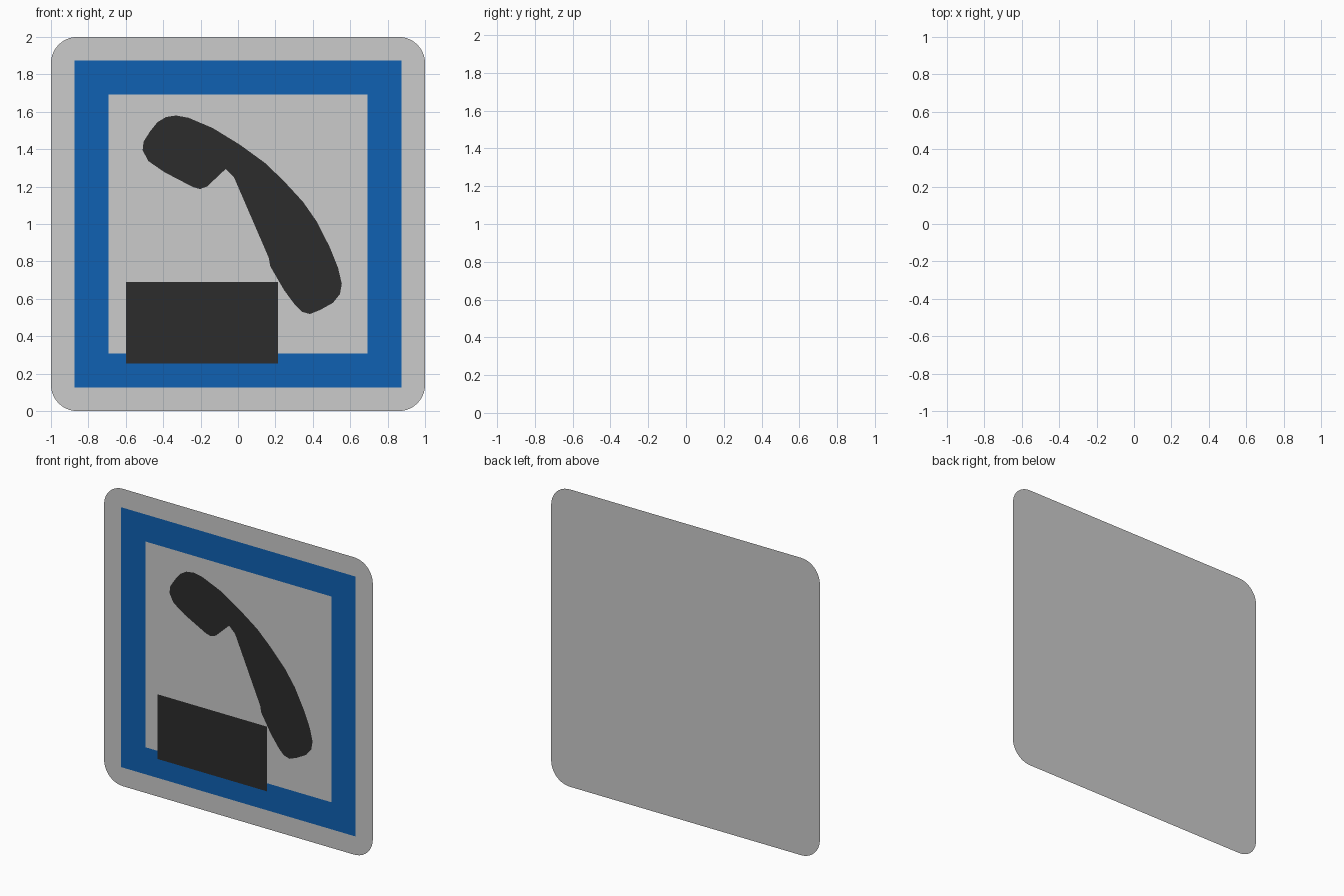
import bpy, bmesh, math

if "Cube" in bpy.data.objects:
    bpy.data.objects.remove(bpy.data.objects["Cube"])


def material(name, rgb):
    m = bpy.data.materials.new(name)
    m.diffuse_color = (*rgb, 1)
    m.use_nodes = True
    m.node_tree.nodes["Principled BSDF"].inputs["Base Color"].default_value = m.diffuse_color
    return m


def panel(name, outline, y, mat=None):
    """Flat sheet facing -y from an (x, z) outline."""
    area = sum(a[0] * b[1] - b[0] * a[1]
               for a, b in zip(outline, outline[1:] + outline[:1]))
    if area < 0:
        outline = outline[::-1]
    bm = bmesh.new()
    face = bm.faces.new([bm.verts.new((x, y, z)) for x, z in outline])
    if len(outline) > 4:
        bmesh.ops.triangulate(bm, faces=[face])
    return finish(name, bm, mat)


def finish(name, bm, mat=None):
    me = bpy.data.meshes.new(name)
    bm.to_mesh(me)
    bm.free()
    ob = bpy.data.objects.new(name, me)
    bpy.context.collection.objects.link(ob)
    if mat:
        me.materials.append(mat)
    return ob


def square(half, y):
    return [(sx * half, y, 1 + sz * half)
            for sx, sz in ((-1, -1), (1, -1), (1, 1), (-1, 1))]


blue = material("blue", (0.005, 0.12, 0.45))
black = material("black", (0.025, 0.025, 0.025))

# Backing plate with rounded corners
R, STEPS = 0.14, 10
corners = []
for i, (sx, sz) in enumerate(((1, 1), (-1, 1), (-1, -1), (1, -1))):
    for k in range(STEPS + 1):
        a = math.pi / 2 * (i + k / STEPS)
        corners.append((sx * (1 - R) + R * math.cos(a),
                        1 + sz * (1 - R) + R * math.sin(a)))
panel("sign_plate", corners, 0.005)

# Blue square border
bm = bmesh.new()
outer = [bm.verts.new(p) for p in square(0.874, 0.003)]
inner = [bm.verts.new(p) for p in square(0.692, 0.003)]
for i in range(4):
    j = (i + 1) % 4
    bm.faces.new((outer[i], outer[j], inner[j], inner[i]))
finish("blue_border", bm, blue)

# Telephone handset silhouette
handset = [
    (-.51, 1.395), (-.505, 1.44), (-.47, 1.495), (-.43, 1.545), (-.385, 1.572),
    (-.33, 1.58), (-.265, 1.568), (-.135, 1.513), (.01, 1.424), (.145, 1.326),
    (.245, 1.23), (.348, 1.118), (.423, 1.01), (.49, .877), (.535, .765),
    (.555, .68), (.545, .625), (.507, .578), (.438, .54), (.385, .519),
    (.342, .53), (.305, .567), (.246, .647), (.172, .775), (.165, .818),
    (.294, .952), (.2, 1.037), (.09, 1.14), (.01, 1.22), (-.066, 1.294),
    (-.166, 1.2), (-.203, 1.187), (-.24, 1.197), (-.395, 1.278), (-.48, 1.337)]
panel("handset", handset, 0.0, black)

# Dark rectangular panel below the handset
panel("caption_panel", [(-.6, .255), (.215, .255), (.215, .69), (-.6, .69)],
      0.0, black)
